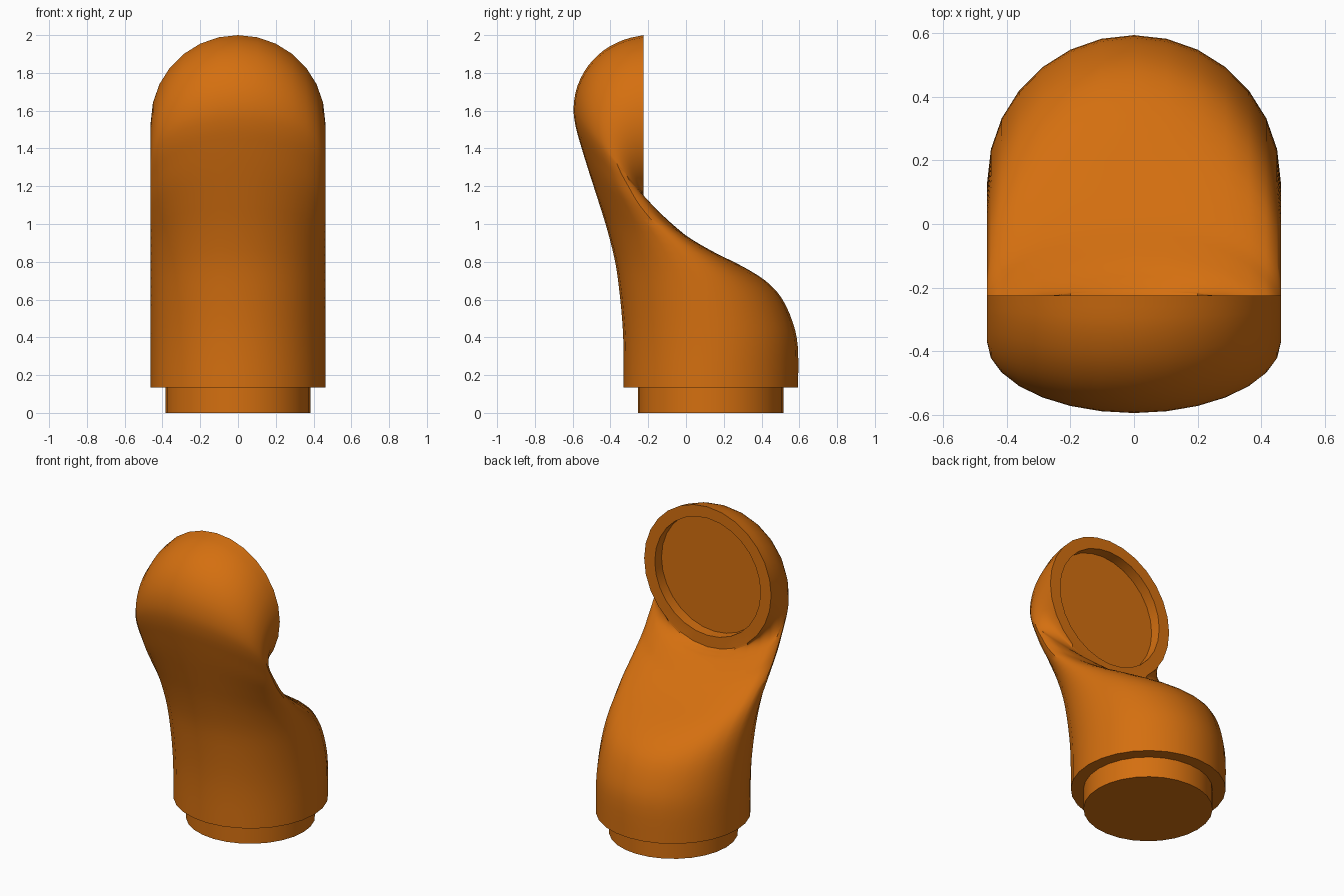
import bpy, bmesh, math
from mathutils import Vector

SIDES = 28
HALF_WIDTH = 0.462
BORE = 0.385
STEPS = 3

cube = bpy.data.objects.get("Cube")
if cube:
    bpy.data.objects.remove(cube, do_unlink=True)

orange = bpy.data.materials.new("orange")
orange.use_nodes = True
colour = (0.66, 0.16, 0.005, 1)
orange.diffuse_color = colour
orange.node_tree.nodes["Principled BSDF"].inputs["Base Color"].default_value = colour


def section(front, back, half_width):
    """Elliptical ring spanning a front and a back point given as (y, z)."""
    ring = []
    for i in range(SIDES):
        a = math.tau * i / SIDES
        t = (1 - math.cos(a)) / 2
        ring.append((half_width * math.sin(a),
                     front[0] + (back[0] - front[0]) * t,
                     front[1] + (back[1] - front[1]) * t))
    return ring


def flat_ring(y, z, r):
    return section((y - r, z), (y + r, z), r)


def upright_ring(y, z, r):
    return section((y, z + r), (y, z - r), r)


def smooth_curve(points):
    """Spline through the points, with STEPS pieces per span."""
    p = [Vector(q) for q in points]
    p = [2 * p[0] - p[1]] + p + [2 * p[-1] - p[-2]]
    curve = []
    for a, b, c, d in zip(p, p[1:], p[2:], p[3:]):
        for s in range(STEPS):
            t = s / STEPS
            curve.append(b + (c - a) * (t / 2)
                         + (2 * a - 5 * b + 4 * c - d) * (t * t / 2)
                         + (3 * b - a - 3 * c + d) * (t ** 3 / 2))
    return curve + [p[-2]]


def loft(name, rings, cap_start=False, cap_end=False):
    bm = bmesh.new()
    loops = [[bm.verts.new(p) for p in ring] for ring in rings]
    for low, high in zip(loops, loops[1:]):
        for i in range(SIDES):
            j = (i + 1) % SIDES
            bm.faces.new((low[i], low[j], high[j], high[i]))
    if cap_start:
        bm.faces.new(loops[0][::-1])
    if cap_end:
        bm.faces.new(loops[-1])
    bm.normal_update()
    mesh = bpy.data.meshes.new(name)
    bm.to_mesh(mesh)
    bm.free()
    mesh.materials.append(orange)
    obj = bpy.data.objects.new(name, mesh)
    bpy.context.collection.objects.link(obj)
    bpy.ops.object.select_all(action="DESELECT")
    obj.select_set(True)
    bpy.context.view_layer.objects.active = obj
    bpy.ops.object.shade_smooth_by_angle(angle=math.radians(40))


# Outer and inner side profiles of the bend, from the base to the mouth
front_curve = [(-.33, .135), (-.33, .3), (-.335, .45), (-.35, .62),
               (-.375, .8), (-.42, .98), (-.47, 1.14), (-.515, 1.28),
               (-.555, 1.41), (-.585, 1.52), (-.595, 1.62), (-.575, 1.73),
               (-.52, 1.835), (-.435, 1.92), (-.33, 1.975), (-.225, 2)]
back_curve = [(.594, .135), (.592, .35), (.565, .48), (.505, .61),
              (.42, .7), (.3, .775), (.15, .85), (.02, .925),
              (-.05, .98), (-.105, 1.025), (-.145, 1.05), (-.17, 1.06),
              (-.19, 1.068), (-.205, 1.073), (-.215, 1.077), (-.225, 1.08)]

base_ring = flat_ring(.13, .135, BORE)
mouth_ring = upright_ring(-.225, 1.54, BORE)

# Bent pipe with its lower shoulder and mouth rim
bend = [section(f, b, HALF_WIDTH)
        for f, b in zip(smooth_curve(front_curve), smooth_curve(back_curve))]
loft("bent_pipe", [base_ring] + bend + [mouth_ring])

# Narrower plug under the base
loft("base_collar", [flat_ring(.13, 0, BORE), base_ring], cap_start=True)

# Shallow socket inside the mouth
loft("mouth_socket", [mouth_ring, upright_ring(-.295, 1.54, BORE)], cap_end=True)
